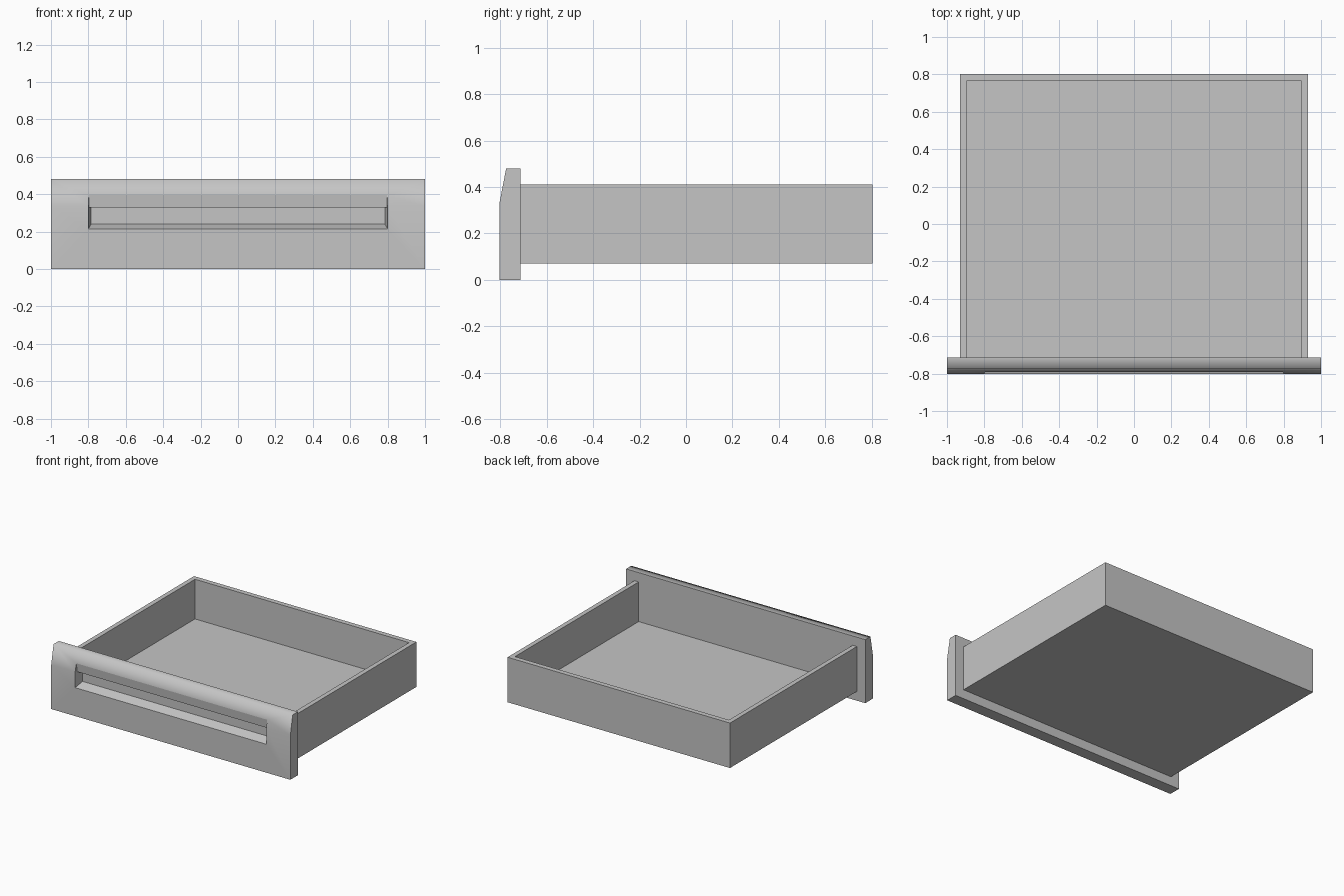
import bpy
import bmesh
import math

default = bpy.data.objects.get("Cube")
if default:
    bpy.data.objects.remove(default, do_unlink=True)

# One plain grey for the whole drawer
grey = bpy.data.materials.new("plain grey")
grey.use_nodes = True
grey.diffuse_color = (0.56, 0.56, 0.56, 1)
grey.node_tree.nodes["Principled BSDF"].inputs["Base Color"].default_value = (0.56, 0.56, 0.56, 1)


def prism(name, profile, half_width):
    """Solid from a (y, z) profile, mirrored across x; half_width(y) sets its ends."""
    bm = bmesh.new()
    left = [bm.verts.new((half_width(y), y, z)) for y, z in profile]
    right = [bm.verts.new((-half_width(y), y, z)) for y, z in profile]
    bm.faces.new(left)
    bm.faces.new(right[::-1])
    for i in range(len(profile)):
        j = (i + 1) % len(profile)
        bm.faces.new((left[i], right[i], right[j], left[j]))
    bmesh.ops.recalc_face_normals(bm, faces=bm.faces)
    mesh = bpy.data.meshes.new(name)
    bm.to_mesh(mesh)
    bm.free()
    mesh.materials.append(grey)
    obj = bpy.data.objects.new(name, mesh)
    bpy.context.collection.objects.link(obj)
    return obj


def block(name, x, y0, y1, z0, z1):
    return prism(name, [(y0, z0), (y1, z0), (y1, z1), (y0, z1)], lambda y: x)


def carve(obj, cutter):
    """Subtract the cutter, then remove it."""
    mod = obj.modifiers.new("carve", "BOOLEAN")
    mod.operation = "DIFFERENCE"
    mod.solver = "EXACT"
    mod.object = cutter
    bpy.context.view_layer.objects.active = obj
    bpy.ops.object.modifier_apply(modifier=mod.name)
    bpy.data.objects.remove(cutter, do_unlink=True)


FRONT, JOINT, BACK, TOP = -0.803, -0.713, 0.803, 0.48

# Open tray: walls on three sides and a floor, closed by the front panel
tray = block("drawer_tray", 0.93, JOINT, BACK, 0.07, 0.41)
carve(tray, block("tray_hollow", 0.895, JOINT - 0.1, 0.765, 0.11, 0.6))

# Front panel with a sloped upper front
panel = prism("front_panel",
              [(FRONT, 0), (JOINT, 0), (JOINT, TOP), (-0.775, TOP), (FRONT, 0.335)],
              lambda y: 1.0)

# Finger slot: sloped ledge below, short lip above, ends narrowing inwards
slot = prism("slot_cutter",
             [(-0.84, 0.395), (-0.791, 0.395), (-0.785, 0.33), (-0.735, 0.33),
              (-0.735, 0.24), (FRONT, 0.215), (-0.84, 0.215)],
             lambda y: 0.8 - 0.22 * (y - FRONT))
carve(panel, slot)

# Smooth the panel's front, slope and top together; keep all other edges sharp
bm = bmesh.new()
bm.from_mesh(panel.data)
for face in bm.faces:
    face.smooth = True
for edge in bm.edges:
    mid = (edge.verts[0].co + edge.verts[1].co) / 2
    front_top = mid.z > TOP - 0.01 and abs(mid.y + 0.775) < 0.005 and abs(mid.x) < 0.99
    edge.smooth = front_top or edge.calc_face_angle(math.pi) < math.radians(12)
bm.to_mesh(panel.data)
bm.free()
